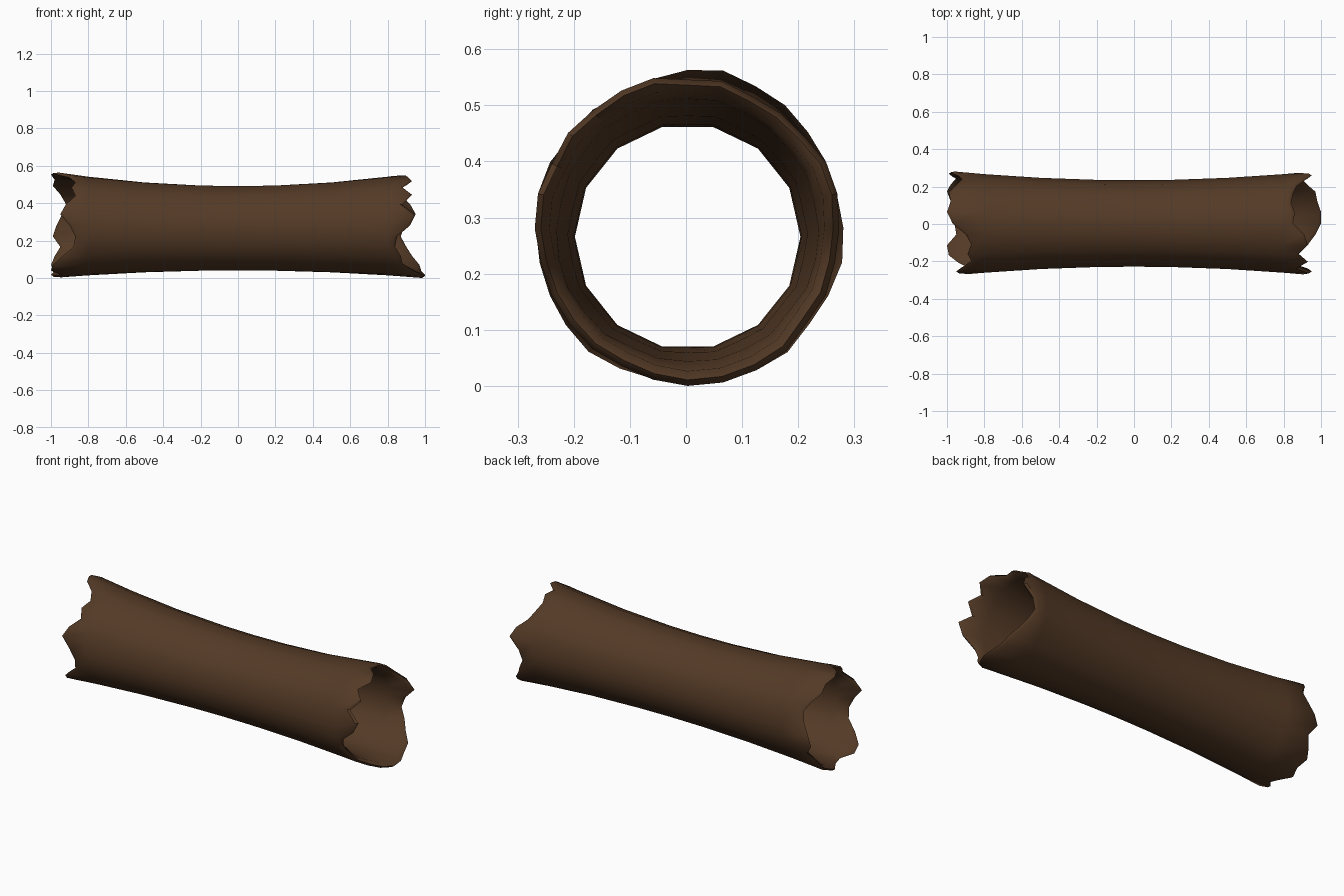
import bpy, math, random

if "Cube" in bpy.data.objects:
    bpy.data.objects.remove(bpy.data.objects["Cube"])

random.seed(4)
N = 28
K = math.cos(math.pi / 14)

# Jagged rim: x position of each end, going round from +y through +z
RIGHT = [.89, .95, .92, .87, .85, .84, .86, .85, .91, .93, .88, .93, .88, .95,
         .92, .85, .84, .87, .88, .93, .97, 1.0, 1.0, .98, .97, .93, .90, .87]
LEFT = [.97, .94, .92, .95, .99, .98, 1.0, .97, .90, .87, .89, .87, .92, .95,
        .90, .87, .88, .94, .99, 1.0, .95, .96, 1.0, .98, 1.0, .98, .95, .99]
WOBBLE = [random.uniform(-.004, .004) for _ in range(N)]


def point(x, i, inset):
    """Point on the waisted log wall at distance x along its axis."""
    a = 2 * math.pi * i / N
    w = min(1, x * x)
    r = .231 + .053 * w - inset + WOBBLE[i] * w
    if i % 2:                       # the body is 14-sided, the rim 28-sided
        r *= K + (1 - K) * w
    return (x, .003 + r * math.cos(a), .268 + .018 * w + r * math.sin(a))


body = [-.8, -.5, -.2, 0, .2, .5, .8]
rows = []
# Outer wall, right lip, inner wall, left lip
rows += [[point(x, i, 0) for i in range(N)] for x in body]
rows.append([point(RIGHT[i] - .015, i, 0) for i in range(N)])
rows.append([point(RIGHT[i], i, .012) for i in range(N)])
rows.append([point(RIGHT[i] - .02, i, .026) for i in range(N)])
rows += [[point(x, i, .03) for i in range(N)] for x in reversed(body)]
rows.append([point(-LEFT[i] + .02, i, .026) for i in range(N)])
rows.append([point(-LEFT[i], i, .012) for i in range(N)])
rows.append([point(-LEFT[i] + .015, i, 0) for i in range(N)])

verts = [p for row in rows for p in row]
low = min(p[2] for p in verts)
verts = [(x, y, z - low) for x, y, z in verts]
R = len(rows)
faces = []
for j in range(R):
    k = (j + 1) % R
    for i in range(N):
        n = (i + 1) % N
        faces.append((j * N + i, k * N + i, k * N + n, j * N + n))
faces = [f[::-1] for f in faces]

mesh = bpy.data.meshes.new("hollow_log")
mesh.from_pydata(verts, [], faces)
log = bpy.data.objects.new("hollow_log", mesh)
bpy.context.collection.objects.link(log)

# Make sure the faces point outwards
import bmesh
bm = bmesh.new()
bm.from_mesh(mesh)
bmesh.ops.recalc_face_normals(bm, faces=bm.faces)
bm.to_mesh(mesh)
bm.free()

bark = bpy.data.materials.new("dark brown bark")
bark.diffuse_color = (.088, .042, .019, 1)
bark.use_nodes = True
bark.node_tree.nodes["Principled BSDF"].inputs["Base Color"].default_value = bark.diffuse_color
mesh.materials.append(bark)

bpy.context.view_layer.objects.active = log
log.select_set(True)
bpy.ops.object.shade_smooth_by_angle(angle=math.radians(50))
